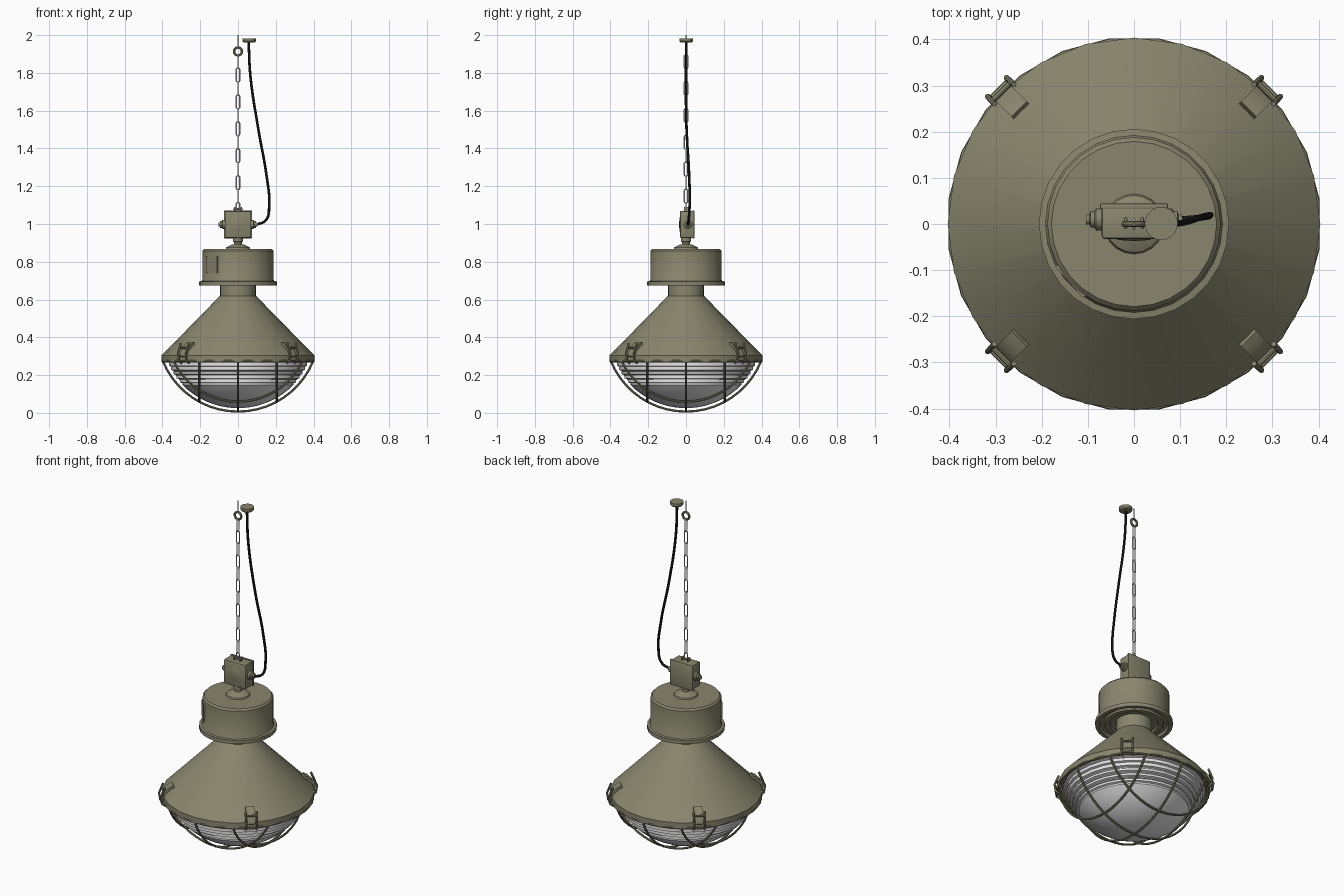
import bpy, bmesh, math
from mathutils import Vector, Matrix

if "Cube" in bpy.data.objects:
    bpy.data.objects.remove(bpy.data.objects["Cube"])

def material(name, rgb):
    m = bpy.data.materials.new(name)
    m.diffuse_color = (*rgb, 1)
    m.use_nodes = True
    m.node_tree.nodes["Principled BSDF"].inputs["Base Color"].default_value = m.diffuse_color
    return m

OLIVE = material("olive paint", (0.25, 0.24, 0.155))
GLASS = material("pale glass", (0.8, 0.8, 0.8))
STEEL = material("bright chain steel", (0.78, 0.78, 0.78))
BLACK = material("black rubber", (0.015, 0.015, 0.015))

def add(name, mesh, mat):
    ob = bpy.data.objects.new(name, mesh)
    bpy.context.collection.objects.link(ob)
    mesh.materials.append(mat)
    bpy.ops.object.select_all(action='DESELECT')
    ob.select_set(True)
    bpy.context.view_layer.objects.active = ob
    bpy.ops.object.shade_smooth_by_angle(angle=math.radians(32))
    return ob

def from_bm(name, bm, mat):
    bmesh.ops.recalc_face_normals(bm, faces=bm.faces)
    me = bpy.data.meshes.new(name)
    bm.to_mesh(me)
    bm.free()
    return add(name, me, mat)

def lathe(name, prof, mat, n=24, mtx=Matrix()):
    """Revolve (radius, z) points about z; radius 0 makes a pole."""
    bm = bmesh.new()
    rings = []
    for r, z in prof:
        k = 1 if r == 0 else n
        rings.append([bm.verts.new(mtx @ Vector((r * math.cos(2 * math.pi * i / n),
                      r * math.sin(2 * math.pi * i / n), z))) for i in range(k)])
    for a, b in zip(rings, rings[1:]):
        for i in range(n):
            q = [a[i % len(a)], a[(i + 1) % len(a)], b[(i + 1) % len(b)], b[i % len(b)]]
            bm.faces.new(list(dict.fromkeys(q)))
    return from_bm(name, bm, mat)

def tube(name, pts, r, mat, closed=False, sides=2, smooth_path=False):
    """Round wire along points."""
    cu = bpy.data.curves.new(name, 'CURVE')
    cu.dimensions = '3D'
    cu.bevel_depth, cu.bevel_resolution = r, sides
    cu.use_fill_caps = not closed
    if smooth_path:
        sp = cu.splines.new('BEZIER')
        sp.bezier_points.add(len(pts) - 1)
        for p, co in zip(sp.bezier_points, pts):
            p.co = co
            p.handle_left_type = p.handle_right_type = 'AUTO'
        sp.resolution_u = 6
    else:
        sp = cu.splines.new('POLY')
        sp.points.add(len(pts) - 1)
        for p, co in zip(sp.points, pts):
            p.co = (*co, 1)
    sp.use_cyclic_u = closed
    tmp = bpy.data.objects.new("tmp", cu)
    bpy.context.collection.objects.link(tmp)
    bpy.context.view_layer.update()
    me = bpy.data.meshes.new_from_object(tmp.evaluated_get(bpy.context.evaluated_depsgraph_get()))
    bpy.data.objects.remove(tmp)
    me.materials.clear()
    return add(name, me, mat)

def box(name, c, size, mat, bevel=0.0, mtx=Matrix()):
    bm = bmesh.new()
    bmesh.ops.create_cube(bm, size=1, matrix=mtx @ Matrix.Translation(c) @ Matrix.Diagonal((*size, 1)))
    if bevel:
        bmesh.ops.bevel(bm, geom=bm.edges[:], offset=bevel, segments=2, profile=0.5, affect='EDGES')
    return from_bm(name, bm, mat)

# Conical shade with rim band, and the neck above it
lathe("shade", [(0.375, 0.285), (0.387, 0.27), (0.404, 0.27), (0.404, 0.305), (0.397, 0.312),
                (0.1, 0.615), (0.095, 0.62), (0.095, 0.69)], OLIVE)

# Ballast housing with stepped flange and domed collar
lathe("ballast_housing", [(0.09, 0.69), (0.125, 0.69), (0.13, 0.68), (0.155, 0.68), (0.16, 0.69),
      (0.18, 0.69), (0.185, 0.674), (0.206, 0.674), (0.206, 0.696), (0.192, 0.698), (0.188, 0.705),
      (0.188, 0.858), (0.179, 0.868), (0, 0.868)], OLIVE, 28)
lathe("top_collar", [(0.066, 0.866), (0.062, 0.876), (0.035, 0.89), (0.02, 0.893), (0.02, 0.905),
      (0.027, 0.907), (0.027, 0.93), (0, 0.93)], OLIVE, 20)
box("rating_plate", (0.184, 0, 0.785), (0.01, 0.09, 0.09), OLIVE, 0,
    Matrix.Rotation(math.radians(222), 4, 'Z'))

# Glass bowl: stepped ribs on the upper part, plain dome below
CZ, RG = 0.437, 0.412
prof = []
RIBS = 6
for i in range(RIBS):
    z = 0.283 - i * 0.022
    r = math.sqrt(RG ** 2 - (CZ - z + 0.012) ** 2)
    prof += [(r, z), (r, z - 0.012), (r - 0.012, z - 0.016), (r - 0.012, z - 0.021)]
A0 = math.acos((CZ - 0.148) / RG)
for i in range(10):
    a = A0 * (1 - i / 9)
    prof.append((RG * math.sin(a) if i < 9 else 0, CZ - RG * math.cos(a)))
lathe("glass_bowl", prof, GLASS, 32)

# Wire guard: three wires each way on a sphere, plus the rim ring
RC, ZT = 0.43, 0.275
for k, off in enumerate((-0.205, 0, 0.205)):
    rr = math.sqrt(RC ** 2 - off ** 2)
    lim = math.acos((CZ - ZT) / rr)
    arc = [(rr * math.sin(lim * t / 10), CZ - rr * math.cos(lim * t / 10)) for t in range(-10, 11)]
    tube(f"guard_wire_x_{k}", [(u, off, z) for u, z in arc], 0.006, OLIVE)
    tube(f"guard_wire_y_{k}", [(off, u, z) for u, z in arc], 0.006, OLIVE)
tube("guard_ring", [(0.4 * math.cos(math.pi * i / 12 + 0.13), 0.4 * math.sin(math.pi * i / 12 + 0.13),
                     0.274) for i in range(24)], 0.006, OLIVE, True)

# Four toggle clips on the diagonals
for k in range(4):
    m = Matrix.Rotation(math.radians(45 + 90 * k), 4, 'Z')
    bm = bmesh.new()
    strap = [(0.345, 0.362), (0.352, 0.376), (0.375, 0.364), (0.402, 0.335), (0.412, 0.3),
             (0.406, 0.295), (0.395, 0.325), (0.37, 0.35)]
    sides = [[bm.verts.new(m @ Vector((r, t, z))) for r, z in strap] for t in (-0.023, 0.023)]
    bm.faces.new(sides[0])
    bm.faces.new(sides[1])
    for i in range(len(strap)):
        j = (i + 1) % len(strap)
        bm.faces.new([sides[0][i], sides[0][j], sides[1][j], sides[1][i]])
    from_bm(f"clip_strap_{k}", bm, OLIVE)
    for s in (-1, 1):
        tube(f"clip_bail_{k}_{s}", [m @ Vector(p) for p in ((0.395, s * 0.028, 0.262),
             (0.414, s * 0.028, 0.275), (0.42, s * 0.029, 0.315), (0.398, s * 0.03, 0.368))],
             0.006, OLIVE)
    for j, (r, z) in enumerate(((0.412, 0.275), (0.406, 0.345))):
        tube(f"clip_pin_{k}_{j}", [m @ Vector((r, t, z)) for t in (-0.034, 0.034)], 0.006, OLIVE)

# Junction box with lid, shallow front boss and cable glands
box("junction_box", (0, 0.003, 0.998), (0.14, 0.07, 0.142), OLIVE, 0.006)
box("junction_lid", (0, 0.038, 0.998), (0.148, 0.012, 0.148), OLIVE, 0.003)
lathe("front_boss", [(0.045, -0.001), (0.03, 0.003), (0, 0.005)], OLIVE, 20,
      Matrix.Translation((0, -0.032, 0.998)) @ Matrix.Rotation(math.pi / 2, 4, 'X'))
for s, side in ((-1, "left"), (1, "right")):
    lathe(f"gland_{side}", [(0.024, 0.06), (0.024, 0.082), (0.018, 0.086), (0.018, 0.094),
          (0.011, 0.096), (0.011, 0.104), (0, 0.104)], OLIVE, 12,
          Matrix.Translation((0, 0.01, 0.998)) @ Matrix.Rotation(s * math.pi / 2, 4, 'Y'))

# Hanger lugs and pin on the box
for x in (-0.018, 0.018):
    box("hanger_lug", (x, 0.002, 1.075), (0.007, 0.026, 0.03), OLIVE, 0.003)
tube("hanger_pin", [(-0.024, 0.002, 1.08), (0.024, 0.002, 1.08)], 0.005, OLIVE)

# Chain of alternating oval links
for i in range(12):
    z = 1.86 - i * 0.0712
    pts = []
    for j in range(12):
        a = math.pi * j / 6 + math.pi / 12
        u, v = 0.0095 * math.cos(a), 0.0095 * math.sin(a) + math.copysign(0.028, math.sin(a))
        pts.append((u, 0, z + v) if i % 2 else (0, u, z + v))
    tube(f"chain_link_{i}", pts, 0.0033, STEEL, True, 1)

# Ceiling eye bolt
tube("eye_ring", [(0.021 * math.cos(math.pi * j / 8), 0, 1.914 + 0.021 * math.sin(math.pi * j / 8))
                  for j in range(16)], 0.0065, OLIVE, True)
tube("eye_shank", [(0, 0, 1.935), (0, 0, 2.0)], 0.0035, OLIVE)

# Ceiling cap and hanging power cable
lathe("ceiling_cap", [(0, 1.96), (0.03, 1.961), (0.036, 1.968), (0.036, 1.983), (0, 1.983)],
      OLIVE, 20, Matrix.Translation((0.059, 0.001, 0)))
tube("power_cable", [(0.056, 0.002, 1.965), (0.066, 0, 1.78), (0.108, 0.003, 1.5),
     (0.152, 0.017, 1.25), (0.165, 0.019, 1.1), (0.148, 0.014, 1.02), (0.1, 0.01, 0.997)],
     0.007, BLACK, smooth_path=True)
